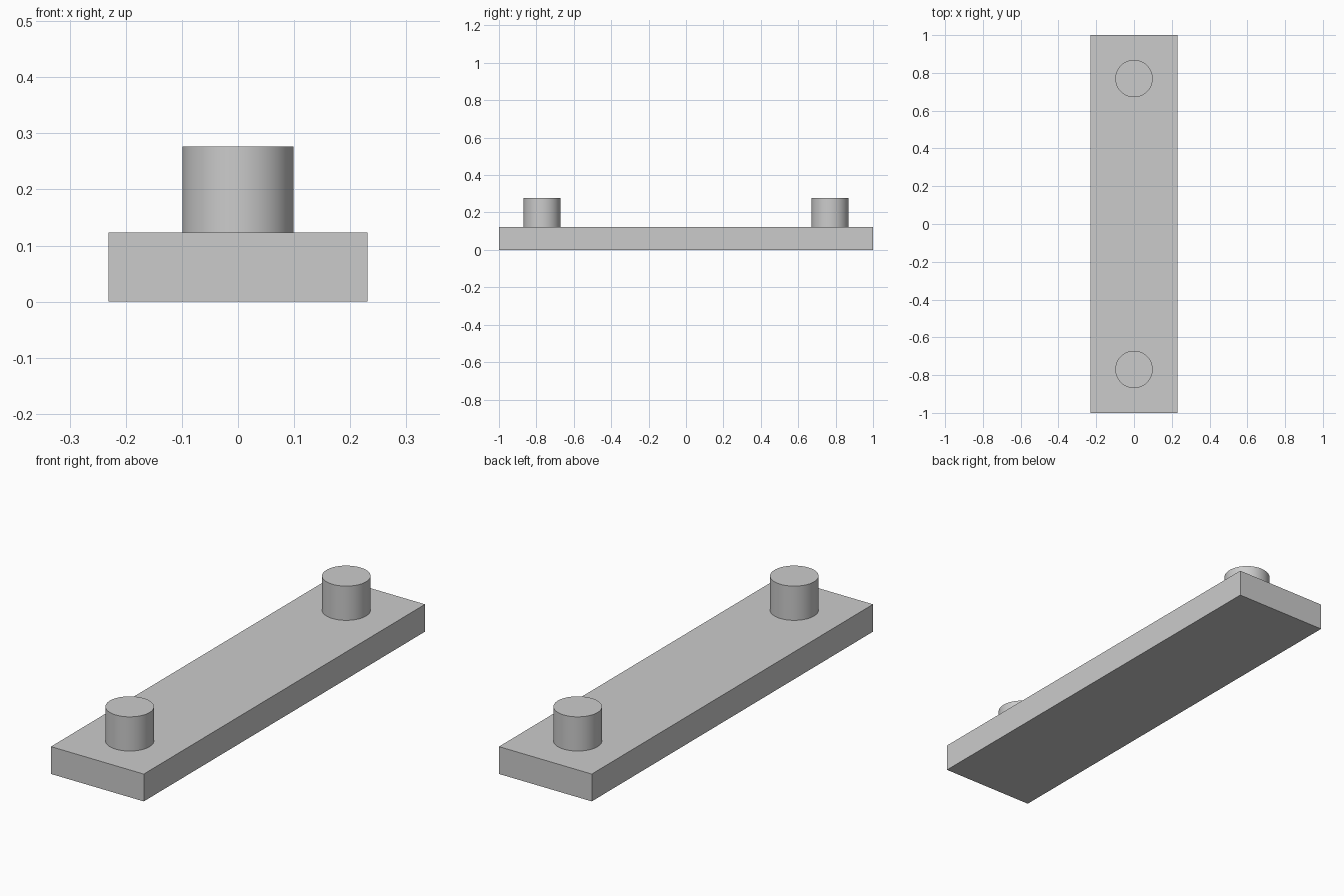
import bpy
import math

cube = bpy.data.objects.get("Cube")
if cube:
    bpy.data.objects.remove(cube, do_unlink=True)

PLATE_WIDTH, PLATE_LENGTH, PLATE_HEIGHT = 0.462, 2.0, 0.123
PIN_RADIUS, PIN_TOP, PIN_OFFSET = 0.099, 0.277, 0.77

# Plain grey material
grey = bpy.data.materials.new("light_grey")
grey.use_nodes = True
colour = (0.6, 0.6, 0.6, 1.0)
grey.diffuse_color = colour
grey.node_tree.nodes["Principled BSDF"].inputs["Base Color"].default_value = colour


def finish(name):
    """Name the active object, apply its scale and give it the material."""
    obj = bpy.context.object
    obj.name = obj.data.name = name
    bpy.ops.object.transform_apply(location=False, rotation=False, scale=True)
    obj.data.materials.append(grey)
    return obj


# Flat base plate
bpy.ops.mesh.primitive_cube_add(size=1, location=(0, 0, PLATE_HEIGHT / 2))
bpy.context.object.scale = (PLATE_WIDTH, PLATE_LENGTH, PLATE_HEIGHT)
finish("base_plate")

# Round pins standing near each end of the plate
for name, side in (("front_pin", -1), ("back_pin", 1)):
    bpy.ops.mesh.primitive_cylinder_add(
        vertices=64, radius=PIN_RADIUS, depth=PIN_TOP - PLATE_HEIGHT,
        location=(0, side * PIN_OFFSET, (PIN_TOP + PLATE_HEIGHT) / 2))
    finish(name)
    bpy.ops.object.shade_smooth_by_angle(angle=math.radians(30))
